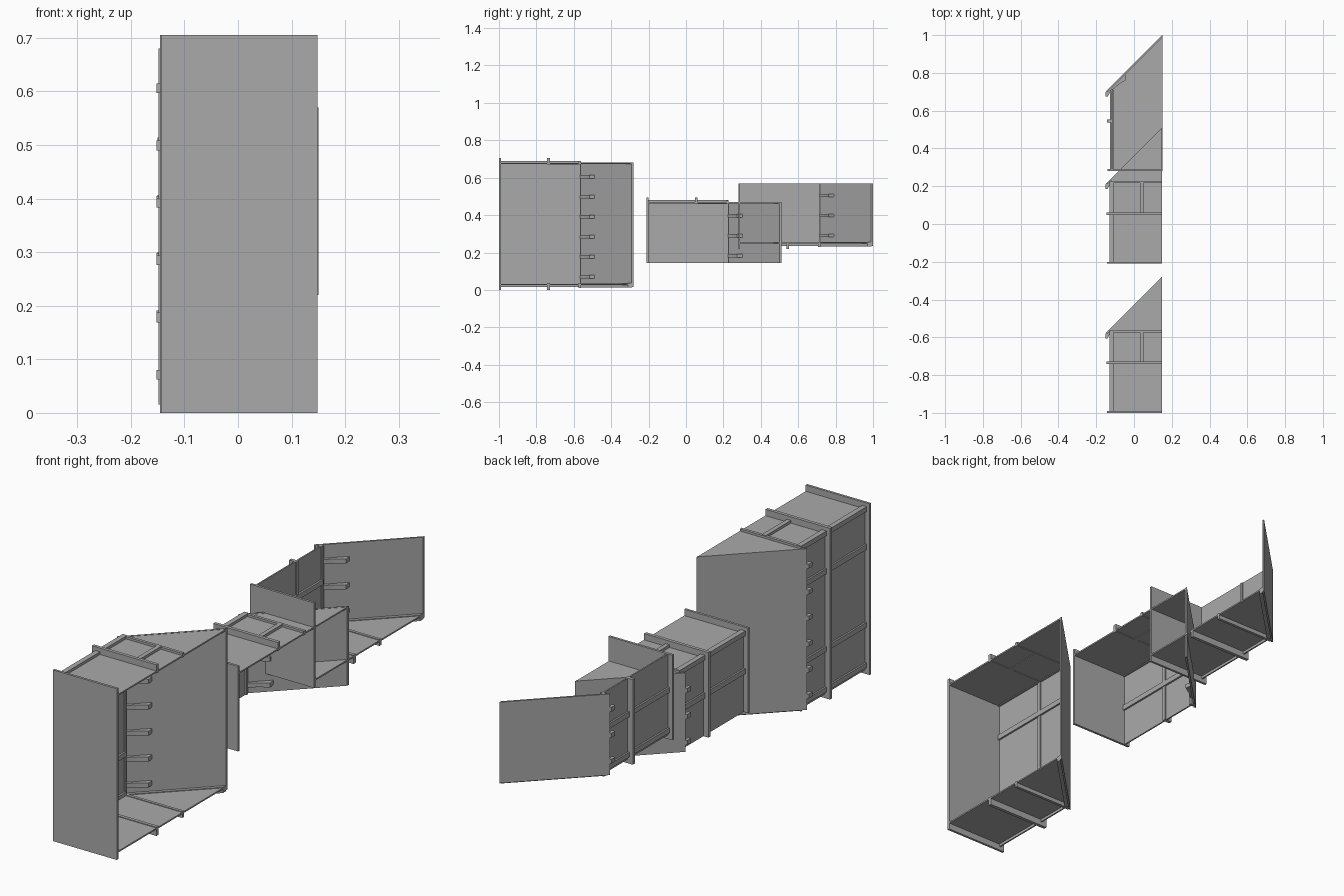
import bpy, bmesh

if "Cube" in bpy.data.objects:
    bpy.data.objects.remove(bpy.data.objects["Cube"])

grey = bpy.data.materials.new("panel_grey")
grey.diffuse_color = (0.4, 0.4, 0.4, 1)
grey.use_nodes = True
grey.node_tree.nodes["Principled BSDF"].inputs["Base Color"].default_value = grey.diffuse_color


def prism(name, outline, z0, z1, off):
    """Extrude a plan outline between two heights."""
    bm = bmesh.new()
    dx, dy, dz = off
    low = [bm.verts.new((x + dx, y + dy, z0 + dz)) for x, y in outline]
    high = [bm.verts.new((x + dx, y + dy, z1 + dz)) for x, y in outline]
    bm.faces.new(low)
    bm.faces.new(high)
    n = len(outline)
    for i in range(n):
        j = (i + 1) % n
        bm.faces.new((low[i], low[j], high[j], high[i]))
    bmesh.ops.recalc_face_normals(bm, faces=bm.faces)
    me = bpy.data.meshes.new(name)
    bm.to_mesh(me)
    bm.free()
    me.materials.append(grey)
    ob = bpy.data.objects.new(name, me)
    bpy.context.collection.objects.link(ob)
    return ob


def box(name, x0, x1, y0, y1, z0, z1, off):
    prism(name, [(x0, y0), (x1, y0), (x1, y1), (x0, y1)], z0, z1, off)


R = 0.148          # open side of every section
HOOK = [(-0.152, -0.605), (-0.141, -0.605), (-0.125, -0.578), (-0.085, -0.543),
        (-0.045, -0.517), (-0.05, -0.48), (-0.152, -0.582)]


def section(tag, lo, hi, off, roof, floor):
    """One bay: end plate, side wall, slanted end panel, stiffeners."""
    wlo = 0.016 if floor else lo
    whi = 0.69 if roof else hi
    # thin sheets
    box(tag + "_end_plate", -0.143, R, -1.0, -0.99, lo, hi, off)
    box(tag + "_side_wall", -0.123, -0.117, -0.99, -0.565, wlo, whi, off)
    prism(tag + "_slanted_panel", [(-0.148, -0.576), (-0.14, -0.58), (R, -0.291), (R, -0.28)],
          0.016 if floor else lo, 0.68 if roof else hi, off)
    # upright stiffeners on the wall
    box(tag + "_middle_upright", -0.146, -0.112, -0.742, -0.728, lo, hi, off)
    box(tag + "_corner_upright", -0.13, -0.112, -0.576, -0.564, wlo, whi, off)
    # horizontal rails on the wall
    for i, (a, b) in enumerate(((0.027, 0.047), (0.193, 0.214), (0.513, 0.535), (0.67, 0.69))):
        if a > lo and b < hi:
            box(f"{tag}_wall_rail_{i}", -0.13, -0.109, -0.99, -0.57, a, b, off)
    # roof and floor sheets with cross bars
    sheet = [(-0.12, -0.99), (R, -0.99), (R, -0.285), (-0.12, -0.555)]
    if roof:
        prism(tag + "_roof", sheet, 0.673, 0.679, off)
        box(tag + "_roof_cross_bar", -0.146, R, -0.742, -0.728, 0.67, hi, off)
        box(tag + "_roof_edge_bar", -0.13, R, -0.574, -0.562, 0.67, 0.688, off)
        box(tag + "_roof_short_bar", 0.032, 0.05, -0.735, -0.565, 0.67, 0.69, off)
    if floor:
        prism(tag + "_floor", sheet, 0.027, 0.033, off)
        box(tag + "_floor_cross_bar", -0.146, R, -0.742, -0.728, lo, 0.036, off)
        box(tag + "_floor_edge_bar", -0.13, R, -0.574, -0.562, 0.01, 0.036, off)
        prism(tag + "_floor_slanted_bar", [(-0.13, -0.566), (-0.108, -0.566), (R, -0.31), (R, -0.288)],
              0.012, 0.036, off)
    # hooks joining the wall to the slanted panel
    for i in range(6):
        z = 0.071 + i * 0.107
        if lo < z < hi:
            prism(f"{tag}_hook_{i}", HOOK, z - 0.009, z + 0.009, off)


section("full", 0.0, 0.705, (0, 0, 0), True, True)
section("upper", 0.355, 0.705, (0, 0.79, -0.21), True, False)
section("lower", 0.0, 0.35, (0.002, 1.28, 0.22), False, True)
